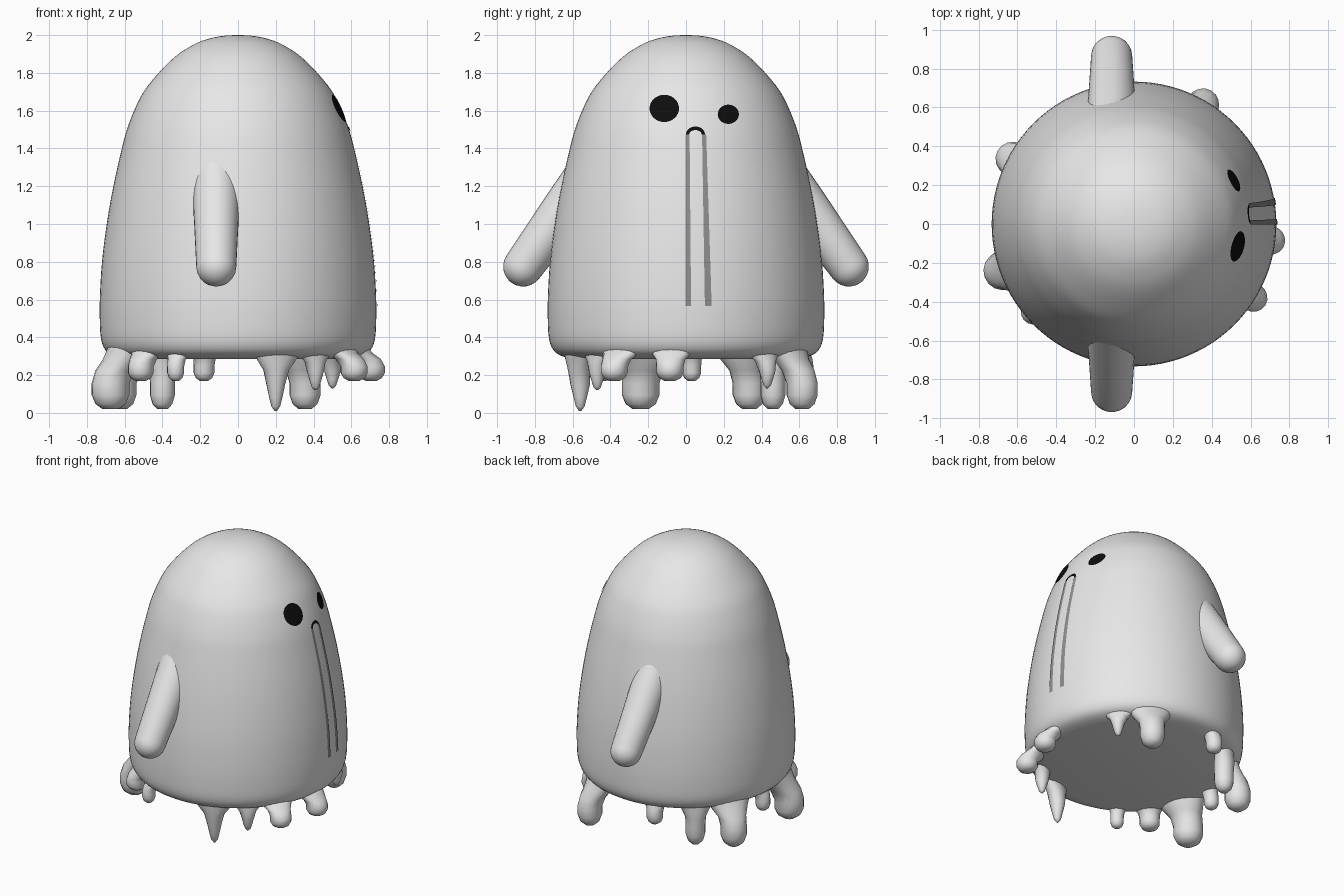
import bpy, bmesh, math
from mathutils import Vector, Matrix

if "Cube" in bpy.data.objects:
    bpy.data.objects.remove(bpy.data.objects["Cube"])


def material(name, v):
    m = bpy.data.materials.new(name)
    m.diffuse_color = (v, v, v, 1)
    m.use_nodes = True
    m.node_tree.nodes["Principled BSDF"].inputs["Base Color"].default_value = m.diffuse_color
    return m


WHITE = material("sheet white", 0.8)
BLACK = material("face black", 0.004)
GREY = material("streak grey", 0.27)


def make(name, verts, faces, mat, smooth=50):
    me = bpy.data.meshes.new(name)
    me.from_pydata([tuple(v) for v in verts], [], faces)
    bm = bmesh.new()
    bm.from_mesh(me)
    bmesh.ops.remove_doubles(bm, verts=bm.verts, dist=1e-5)
    bmesh.ops.recalc_face_normals(bm, faces=bm.faces)
    bm.to_mesh(me)
    bm.free()
    me.materials.append(mat)
    ob = bpy.data.objects.new(name, me)
    bpy.context.collection.objects.link(ob)
    bpy.ops.object.select_all(action='DESELECT')
    ob.select_set(True)
    bpy.context.view_layer.objects.active = ob
    bpy.ops.object.shade_smooth_by_angle(angle=math.radians(smooth))
    return ob


def skin(name, rings, mat, smooth=50):
    """Joins closed rings of equal length, with capped ends."""
    n = len(rings[0])
    verts = [v for r in rings for v in r]
    faces = [(k*n + i, k*n + (i+1) % n, (k+1)*n + (i+1) % n, (k+1)*n + i)
             for k in range(len(rings)-1) for i in range(n)]
    faces += [tuple(range(n))[::-1], tuple(range((len(rings)-1)*n, len(rings)*n))]
    return make(name, verts, faces, mat, smooth)


# Body profile (radius, height), rounded with a spline
pts = [Vector(p) for p in [
    (.59, .285), (.655, .30), (.70, .33), (.725, .39), (.732, .5), (.731, .62),
    (.72, .8), (.695, 1.0), (.66, 1.2), (.615, 1.4), (.588, 1.5), (.55, 1.6),
    (.50, 1.7), (.42, 1.8), (.34, 1.88), (.27, 1.93), (.19, 1.97), (.10, 1.993), (.02, 2.0)]]
prof = []
for i in range(len(pts)-1):
    p0, p1, p2, p3 = pts[max(i-1, 0)], pts[i], pts[i+1], pts[min(i+2, len(pts)-1)]
    for s in range(3):
        t = s/3
        prof.append(.5*(2*p1 + (p2-p0)*t + (2*p0-5*p1+4*p2-p3)*t*t + (3*p1-p0-3*p2+p3)*t**3))
prof.append(pts[-1])


def radius(z):
    for a, b in zip(prof, prof[1:]):
        if a.y <= z <= b.y:
            return a.x + (b.x-a.x)*(z-a.y)/(b.y-a.y)
    return prof[0].x


N = 96
skin("sheet_body", [[(p.x*math.cos(2*math.pi*i/N), p.x*math.sin(2*math.pi*i/N), p.y)
                     for i in range(N)] for p in prof], WHITE)

# Arms: tapered rods with round hands
for side, name in ((-1, "front_arm"), (1, "back_arm")):
    end = Vector((-.115, side*.862, .775))
    d = Vector((0, side*.587, -.81)).normalized()
    u = Vector((1, 0, 0))
    w = d.cross(u)
    stations = [(-.6, .127), (-.4, .122), (-.2, .114), (0, .106)]
    stations += [(.106*math.sin(a), .106*math.cos(a))
                 for a in (math.radians(g) for g in (15, 30, 45, 60, 75, 86))]
    skin(name, [[end + d*t + (u*math.cos(k*math.pi/16) + w*math.sin(k*math.pi/16))*r
                 for k in range(32)] for t, r in stations], WHITE)


# Drips along the hem: x, y, lowest z, radius, pointed
def drip(i, x, y, zb, r, pointed):
    out = Vector((x, y, 0)).normalized()
    tan = Vector((-out.y, out.x, 0))
    tip = Vector((x, y, 0))
    top = out*.615
    h = .36 - zb
    if pointed:
        steps = [(0, 2.6, 1.0), (.2, 2.0, 1.0), (.38, 1.2, 1.0), (.6, .85, .9), (.8, .6, .6), (.93, .4, .4), (1, .1, .1)]
    else:
        steps = [(0, 2.0, .9), (.22, 1.5, 1.0), (.4, 1.08, 1.05), (.6, 1, 1), (.78, 1, 1), (.92, .8, .8), (1, .42, .42)]
    rings = []
    for f, wt, wr in steps:
        g = min(1, f/.6)
        c = top.lerp(tip, g*g*(3-2*g))
        c.z = .36 - h*f
        rings.append([c + tan*(r*wt*math.cos(k*math.pi/8)) + out*(r*wr*math.sin(k*math.pi/8))
                      for k in range(16)])
    skin(f"hem_drip_{i}", rings, WHITE, 60)


for i, a in enumerate([
        (-.675, -.24, .02, .1, 0), (-.625, .335, .02, .088, 0), (-.40, .46, .02, .066, 0),
        (.355, .615, .02, .083, 0), (.20, -.56, .01, .058, 1), (.41, -.47, .12, .05, 1),
        (.50, .43, .13, .05, 1), (.615, -.38, .17, .072, 0), (.705, -.085, .17, .073, 0),
        (-.515, -.45, .17, .068, 0), (-.33, -.57, .17, .045, 0), (-.18, .62, .17, .055, 0),
        (-.65, .03, .17, .05, 0)]):
    drip(i, *a)


# Face details: thin plates laid on the +x side of the body
def on_body(y, z, lift=.005):
    return (math.sqrt((radius(z)+lift)**2 - y*y), y, z)


def strip(name, left, right, mat):
    n = len(left)
    make(name, [on_body(*p) for p in left + right],
         [(i, n+i, n+i+1, i+1) for i in range(n-1)], mat)
    me = bpy.data.objects[name].data
    if sum(p.normal.x for p in me.polygons) < 0:
        me.flip_normals()


def ellipse(cy, cz, ry, rz, s, n=32):
    return [(cy + s*ry*math.cos(2*math.pi*i/n), cz + s*rz*math.sin(2*math.pi*i/n)) for i in range(n)]


for name, cy, cz, ry, rz in (("large_eye", -.115, 1.612, .078, .072), ("small_eye", .224, 1.581, .056, .051)):
    n, rings = 32, 4
    v = [on_body(*p) for s in range(rings, 0, -1) for p in ellipse(cy, cz, ry, rz, s/rings)]
    f = [(k*n+i, k*n+(i+1) % n, (k+1)*n+(i+1) % n, (k+1)*n+i) for k in range(rings-1) for i in range(n)]
    f.append(tuple(range((rings-1)*n, rings*n)))
    eye = make(name, v, f, BLACK)
    if sum(p.normal.x for p in eye.data.polygons) < 0:
        eye.data.flip_normals()

# Mouth arch
arc = [math.pi*i/16 for i in range(17)]
strip("mouth", [(.05 + .05*math.cos(a), 1.475 + .041*math.sin(a)) for a in arc],
      [(.05 + .033*math.cos(a), 1.475 + .022*math.sin(a)) for a in arc], BLACK)

# Two streaks running down from the mouth
for name, y0, y1, w0, w1 in (("left_streak", .008, .012, .011, .015), ("right_streak", .096, .118, .011, .018)):
    ts = [i/40 for i in range(41)]
    strip(name, [(y0+(y1-y0)*t - w0-(w1-w0)*t, 1.475-.91*t) for t in ts],
          [(y0+(y1-y0)*t + w0+(w1-w0)*t, 1.475-.91*t) for t in ts], GREY)
